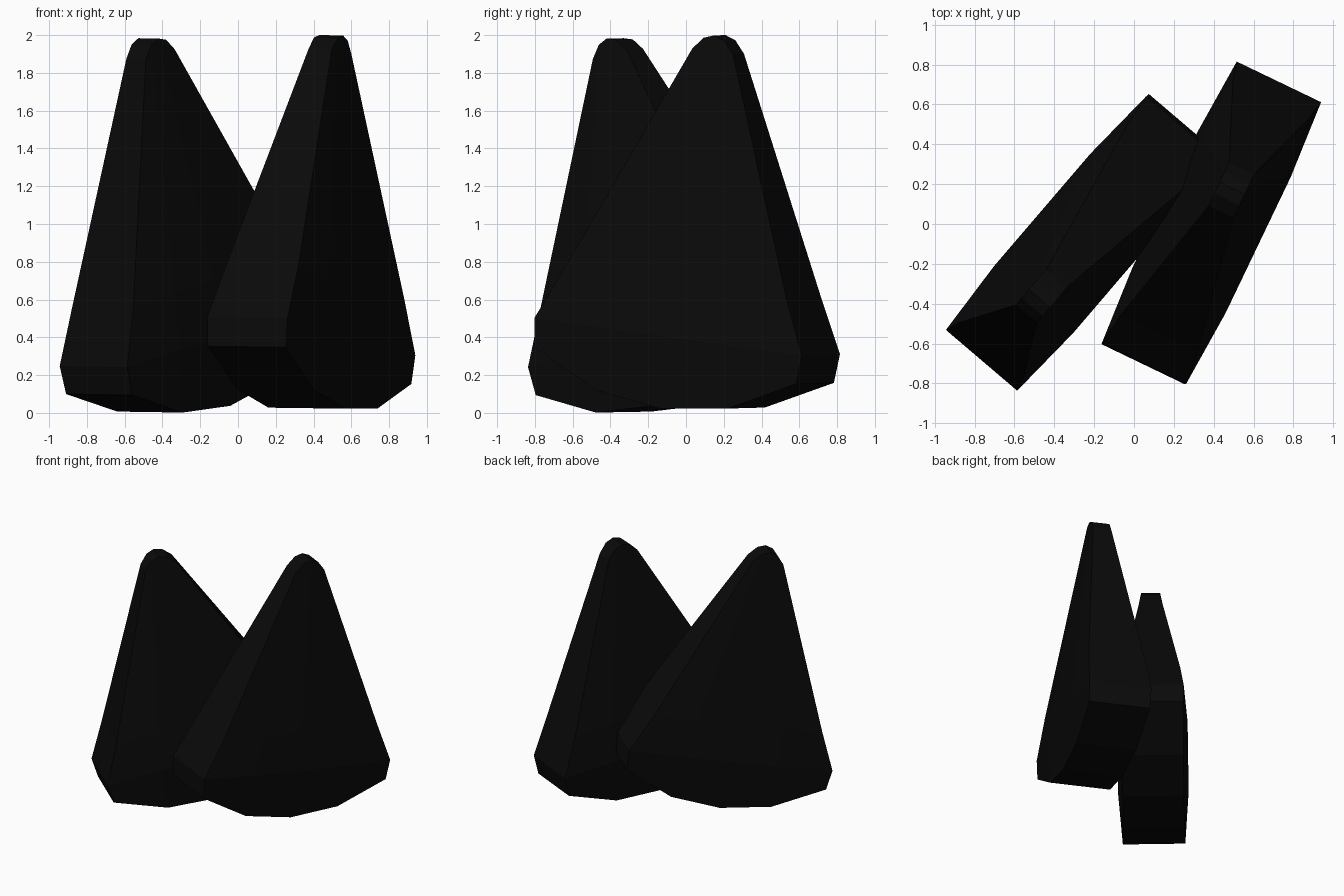
import bpy, bmesh
from math import radians, cos, sin

if "Cube" in bpy.data.objects:
    bpy.data.objects.remove(bpy.data.objects["Cube"])

mat = bpy.data.materials.new("black")
mat.diffuse_color = (0.003, 0.003, 0.003, 1)
mat.use_nodes = True
mat.node_tree.nodes["Principled BSDF"].inputs["Base Color"].default_value = mat.diffuse_color

# Half profile rows, centre column to outer column: (along, half thickness, height)
ROWS = [
    [(0, .225, 0), (.39, .227, .05), (.775, .23, .23)],
    [(0, .26, .385), (.38, .26, .385), (.79, .235, .385)],
    [(0, .235, .68), (.33, .235, .68), (.655, .213, .67)],
    [(0, .07, 1.99), (.06, .07, 1.97), (.12, .068, 1.905)],
]


def wedge(name, centre, shift, base, tilt, yaw):
    """Rounded triangular slab, thinner toward the tip, leaning along its length."""
    bm = bmesh.new()
    sides = []
    for side in (-1, 1):
        grid = []
        for row in ROWS:
            pts = [(-s, t, z) for s, t, z in reversed(row[1:])] + row
            grid.append([bm.verts.new((s, side * t, z)) for s, t, z in pts])
        for a, b in zip(grid, grid[1:]):
            for i in range(4):
                bm.faces.new((a[i], a[i + 1], b[i + 1], b[i]))
        # outline of this side, for the rim
        sides.append(grid[0] + [r[-1] for r in grid[1:-1]] + grid[-1][::-1]
                     + [r[0] for r in grid[-2:0:-1]])
    # rim joining both sides
    a, b = sides
    n = len(a)
    for i in range(n):
        j = (i + 1) % n
        bm.faces.new((a[i], a[j], b[j], b[i]))
    bmesh.ops.recalc_face_normals(bm, faces=bm.faces)
    mesh = bpy.data.meshes.new(name)
    bm.to_mesh(mesh)
    bm.free()
    mesh.materials.append(mat)
    obj = bpy.data.objects.new(name, mesh)
    r = radians(yaw)
    obj.location = (centre[0] + shift * cos(r), centre[1] + shift * sin(r), base)
    obj.rotation_euler = (radians(.7), radians(tilt), r)
    bpy.context.collection.objects.link(obj)


# Two leaning slabs
wedge("left_wedge", (-.245, -.07), .05, .04, -12.5, 49.4)
wedge("right_wedge", (.385, .01), -.05, .025, 7.2, 64.4)
